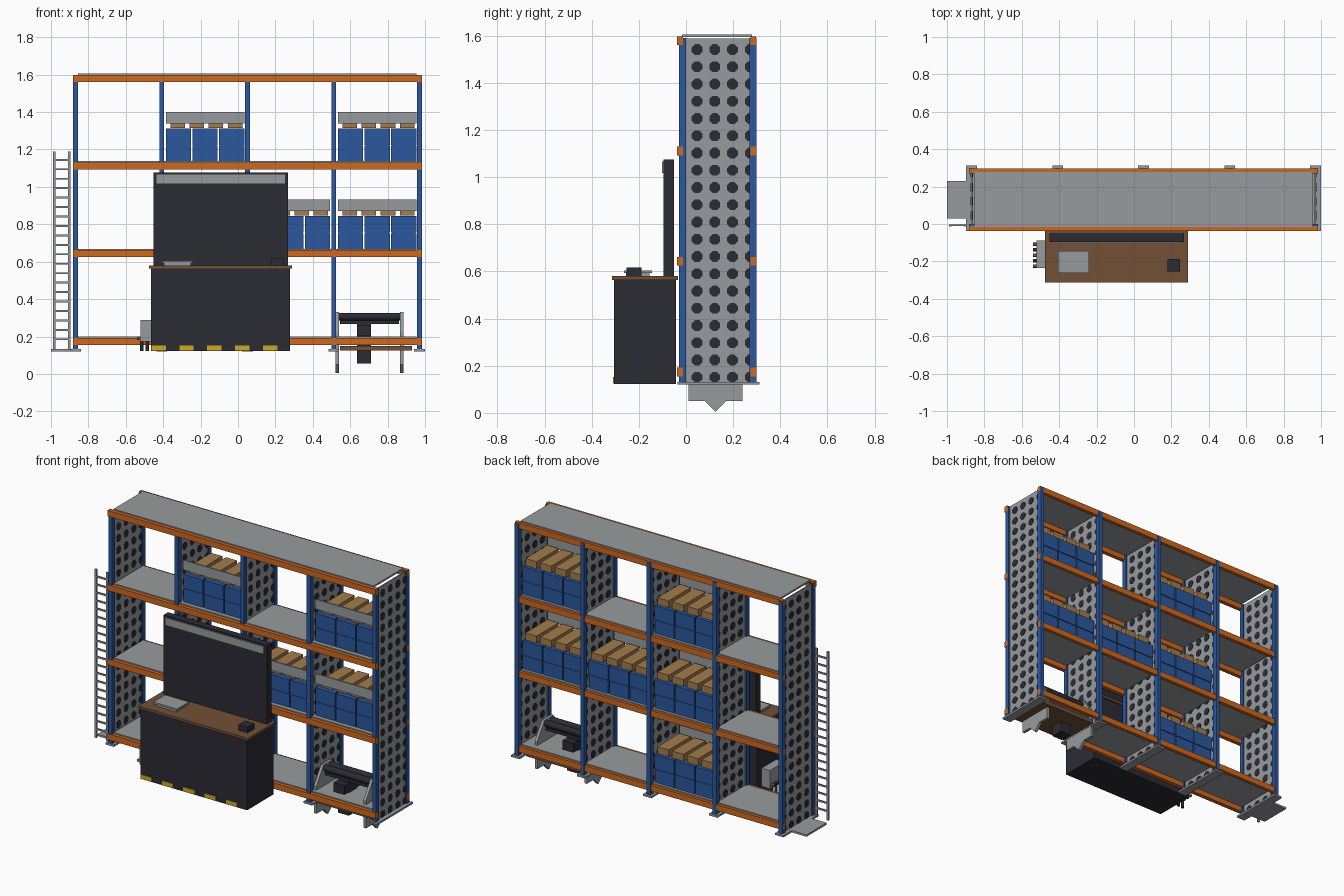
import bpy, bmesh, math
from mathutils import Matrix, Vector

cube = bpy.data.objects.get("Cube")
if cube:
    bpy.data.objects.remove(cube, do_unlink=True)


def make_mat(name, rgb):
    m = bpy.data.materials.new(name)
    m.use_nodes = True
    m.diffuse_color = (*rgb, 1)
    m.node_tree.nodes["Principled BSDF"].inputs["Base Color"].default_value = (*rgb, 1)
    return m


GREY = make_mat("galvanised grey", (0.31, 0.33, 0.34))
BLUE = make_mat("rack blue", (0.024, 0.095, 0.34))
ORANGE = make_mat("beam orange", (0.62, 0.14, 0.014))
DARK = make_mat("charcoal", (0.024, 0.024, 0.034))
BROWN = make_mat("wood brown", (0.17, 0.08, 0.036))
TAN = make_mat("cardboard tan", (0.36, 0.20, 0.07))
YELLOW = make_mat("warning yellow", (0.62, 0.40, 0.02))


def finish(bm, name, mat):
    bmesh.ops.recalc_face_normals(bm, faces=bm.faces)
    me = bpy.data.meshes.new(name)
    bm.to_mesh(me)
    bm.free()
    me.materials.append(mat)
    ob = bpy.data.objects.new(name, me)
    bpy.context.collection.objects.link(ob)
    return ob


def boxes(name, mat, *items):
    """Each item is (x0, x1, y0, y1, z0, z1)."""
    bm = bmesh.new()
    for x0, x1, y0, y1, z0, z1 in items:
        m = Matrix.Translation(((x0 + x1) / 2, (y0 + y1) / 2, (z0 + z1) / 2))
        bmesh.ops.create_cube(bm, size=1, matrix=m @ Matrix.Diagonal((x1 - x0, y1 - y0, z1 - z0, 1)))
    return finish(bm, name, mat)


def prisms(name, mat, outlines):
    """Each outline is (x0, x1, [(y, z), ...]), extruded along x."""
    bm = bmesh.new()
    for x0, x1, pts in outlines:
        f = bm.faces.new([bm.verts.new((x0, y, z)) for y, z in pts])
        ext = bmesh.ops.extrude_face_region(bm, geom=[f])["geom"]
        bmesh.ops.translate(bm, vec=(x1 - x0, 0, 0),
                            verts=[v for v in ext if isinstance(v, bmesh.types.BMVert)])
    return finish(bm, name, mat)


def rods(name, mat, items, segments=16):
    """Each item is (start, end, radius)."""
    bm = bmesh.new()
    for a, b, r in items:
        a, b = Vector(a), Vector(b)
        m = Matrix.Translation((a + b) / 2) @ (b - a).to_track_quat('Z', 'Y').to_matrix().to_4x4()
        bmesh.ops.create_cone(bm, cap_ends=True, segments=segments, radius1=r, radius2=r,
                              depth=(b - a).length, matrix=m)
    ob = finish(bm, name, mat)
    for p in ob.data.polygons:
        p.use_smooth = len(p.vertices) == 4
    return ob


# Rack frames: posts, base plates and perforated panels
FRAMES = [-0.868, -0.408, 0.051, 0.512, 0.970]
LEVELS = [0.192, 0.662, 1.130, 1.598]          # top of each beam
boxes("rack_posts", BLUE, *[(x - 0.013, x + 0.013, y, y + 0.03, 0.13, 1.59)
                            for x in FRAMES for y in (-0.03, 0.27)])
boxes("base_plates", GREY, *[(x - 0.029, x + 0.029, -0.037, 0.312, 0.12, 0.132) for x in FRAMES])
boxes("perforated_panels", GREY, *[(x - 0.004, x + 0.004, 0.0, 0.272, 0.13, 1.588) for x in FRAMES])

holes = []
for x in FRAMES:
    for row in range(20):
        for col in range(4):
            cy, cz = 0.047 + 0.075 * col, 0.151 + 0.0732 * row
            pts = [(min(cy + 0.0245 * math.cos(a), 0.275), max(cz + 0.0245 * math.sin(a), 0.131))
                   for a in [math.pi / 8 + i * math.pi / 4 for i in range(8)]]
            holes.append((x - 0.006, x + 0.006, pts))
prisms("panel_holes", DARK, holes)

# Beams and shelf decks
boxes("front_beams", ORANGE, *[(-0.882, 0.984, -0.038, -0.012, z - 0.037, z) for z in LEVELS])
boxes("back_beams", ORANGE, *[(-0.882, 0.984, 0.274, 0.296, z - 0.037, z) for z in LEVELS])
boxes("shelf_decks", GREY, *[(-0.855, 0.955, -0.016, 0.279, z - 0.004, z + 0.007) for z in LEVELS])

# Bins with cartons on top and a fascia strip in front
bins, cartons, strips = [], [], []
for bay, level in [(1, 0), (1, 1), (2, 1), (3, 1), (1, 2), (3, 2)]:
    x0, z = FRAMES[bay] + 0.022, LEVELS[level] + 0.007
    for i in range(3):
        bx = x0 + 0.1425 * i
        bins += [(bx, bx + 0.135, 0.01, 0.262, z, z + 0.083),
                 (bx, bx + 0.135, 0.008, 0.264, z + 0.086, z + 0.174),
                 (bx + 0.004, bx + 0.131, 0.014, 0.258, z + 0.08, z + 0.09)]
    for i in range(4):
        cx = x0 + 0.024 + 0.1025 * i
        cartons.append((cx, cx + 0.078, 0.03, 0.25, z + 0.178, z + 0.222))
    strips.append((x0, x0 + 0.42, 0.004, 0.014, z + 0.203, z + 0.264))
boxes("storage_bins", BLUE, *bins)
boxes("cartons", TAN, *cartons)
boxes("fascia_strips", GREY, *strips)

# Ladder and its landing plate
boxes("ladder_rails", GREY, (-0.99, -0.976, -0.014, -0.002, 0.13, 1.19),
      (-0.91, -0.896, -0.014, -0.002, 0.13, 1.19))
boxes("ladder_rungs", GREY, *[(-0.98, -0.905, -0.012, -0.004, 0.18 + 0.0505 * i, 0.19 + 0.0505 * i)
                              for i in range(20)])
boxes("landing_plate", GREY, (-1.0, -0.89, 0.03, 0.23, 0.12, 0.132))

# Workbench
boxes("bench_body", DARK, (-0.465, 0.277, -0.305, -0.042, 0.122, 0.566))
boxes("bench_top", BROWN, (-0.475, 0.288, -0.313, -0.034, 0.564, 0.58))
boxes("warning_stripes", YELLOW, *[(-0.463 + 0.149 * i, -0.386 + 0.149 * i, -0.309, -0.304, 0.125, 0.152)
                                   for i in range(5)])
boxes("back_board", DARK, (-0.452, 0.268, -0.095, -0.05, 0.58, 1.076))
boxes("board_sign", GREY, (-0.437, 0.25, -0.102, -0.094, 1.018, 1.066))
boxes("bench_scale", GREY, (-0.395, -0.25, -0.255, -0.155, 0.58, 0.596),
      (-0.405, -0.24, -0.263, -0.145, 0.594, 0.605))
boxes("label_printer", DARK, (0.18, 0.245, -0.253, -0.188, 0.58, 0.616))

# Control box on the bench side
boxes("control_box", GREY, (-0.522, -0.464, -0.235, -0.088, 0.172, 0.287))
KNOBS = [-0.225 + 0.029 * i for i in range(5)]
rods("dark_knobs", DARK, [((-0.54, y, 0.19), (-0.52, y, 0.19), 0.009) for y in KNOBS[1::2]])
rods("brown_knobs", BROWN, [((-0.54, y, 0.19), (-0.52, y, 0.19), 0.009) for y in KNOBS[::2]])
rods("cable_glands", DARK, [((x, -0.16, 0.122), (x, -0.16, 0.174), 0.009) for x in (-0.515, -0.485)])

# Roller stand in the lower end bay
half = [(0.0, 0.005), (0.045, 0.05), (0.115, 0.05), (0.115, 0.225), (0.045, 0.33)]
outline = [(0.125 + y, z) for y, z in half] + [(0.125 - y, z) for y, z in reversed(half[1:])]
prisms("stand_sides", GREY, [(x, x + 0.018, outline) for x in (0.522, 0.866)])
boxes("stand_base", BROWN, (0.545, 0.93, 0.0, 0.265, 0.125, 0.15))
rods("rollers", DARK, [((0.53, y, 0.305), (0.87, y, 0.305), 0.02) for y in (0.098, 0.152)])
boxes("stand_crossbar", DARK, (0.545, 0.862, 0.085, 0.165, 0.267, 0.285))
boxes("stand_motor", DARK, (0.637, 0.712, 0.085, 0.165, 0.055, 0.27),
      (0.637, 0.712, 0.04, 0.21, 0.205, 0.262))
